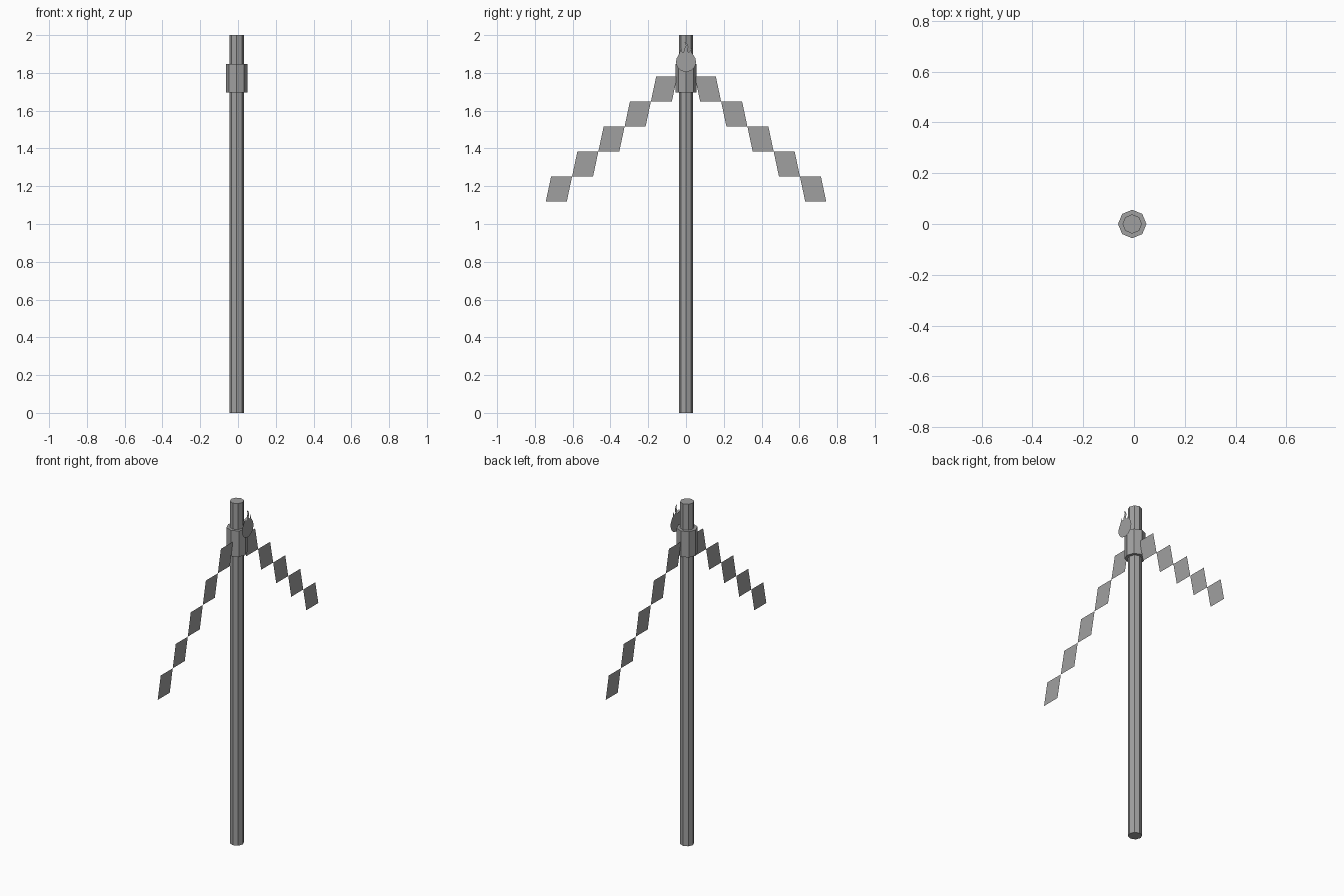
import bpy, bmesh, math

cube = bpy.data.objects.get("Cube")
if cube:
    bpy.data.objects.remove(cube, do_unlink=True)

grey = bpy.data.materials.new("grey")
grey.use_nodes = True
grey.diffuse_color = (0.35, 0.35, 0.35, 1)
grey.node_tree.nodes["Principled BSDF"].inputs["Base Color"].default_value = (0.35, 0.35, 0.35, 1)

AXIS_X = -0.007  # pole axis, offset to balance the emblem


def finish(name, bm):
    mesh = bpy.data.meshes.new(name)
    bm.to_mesh(mesh)
    bm.free()
    mesh.materials.append(grey)
    obj = bpy.data.objects.new(name, mesh)
    bpy.context.collection.objects.link(obj)
    return obj


def octagon_prism(name, radius, z0, z1):
    bm = bmesh.new()
    ring = [bm.verts.new((AXIS_X + radius * math.cos(i * math.pi / 4),
                          radius * math.sin(i * math.pi / 4), z0)) for i in range(8)]
    base = bm.faces.new(ring)
    top = bmesh.ops.extrude_face_region(bm, geom=[base])["geom"]
    bmesh.ops.translate(bm, vec=(0, 0, z1 - z0),
                        verts=[g for g in top if isinstance(g, bmesh.types.BMVert)])
    bmesh.ops.recalc_face_normals(bm, faces=bm.faces)
    return finish(name, bm)


def flat_panel(bm, x, outline):
    # Flat sheet facing +x from (y, z) points
    face = bm.faces.new([bm.verts.new((x, y, z)) for y, z in outline])
    face.normal_update()
    if face.normal.x < 0:
        face.normal_flip()


# Pole and collar
octagon_prism("pole", 0.038, 0.0, 2.0)
octagon_prism("collar", 0.056, 1.697, 1.848)

# Two descending strings of slanted pennants
W, H, LEAN, STEP = 0.111, 0.132, 0.028, 0.139
for side, name in ((-1, "front_pennants"), (1, "back_pennants")):
    bm = bmesh.new()
    for i in range(5):
        y, z = 0.047 + i * STEP, 1.78 - i * H
        flat_panel(bm, 0.0, [(side * a, b) for a, b in (
            (y, z), (y + W, z), (y + W + LEAN, z - H), (y + LEAN, z - H))])
    finish(name, bm)

# Flame emblem: round base arc, then the licking tips
R, CZ = 0.053, 1.858
flame = [(R * math.cos(math.radians(a)), CZ + R * math.sin(math.radians(a)))
         for a in range(-200, 21, 20)]
flame += [(0.040, 1.893), (0.029, 1.908), (0.031, 1.932), (0.020, 1.912),
          (0.013, 1.908), (0.008, 1.918), (0.013, 1.938), (0.006, 1.955),
          (-0.009, 1.965), (0.000, 1.945), (-0.010, 1.925), (-0.013, 1.908),
          (-0.021, 1.912), (-0.024, 1.932), (-0.032, 1.912), (-0.040, 1.893)]
bm = bmesh.new()
flat_panel(bm, 0.063, flame)
bmesh.ops.triangulate(bm, faces=bm.faces)
finish("flame_emblem", bm)
